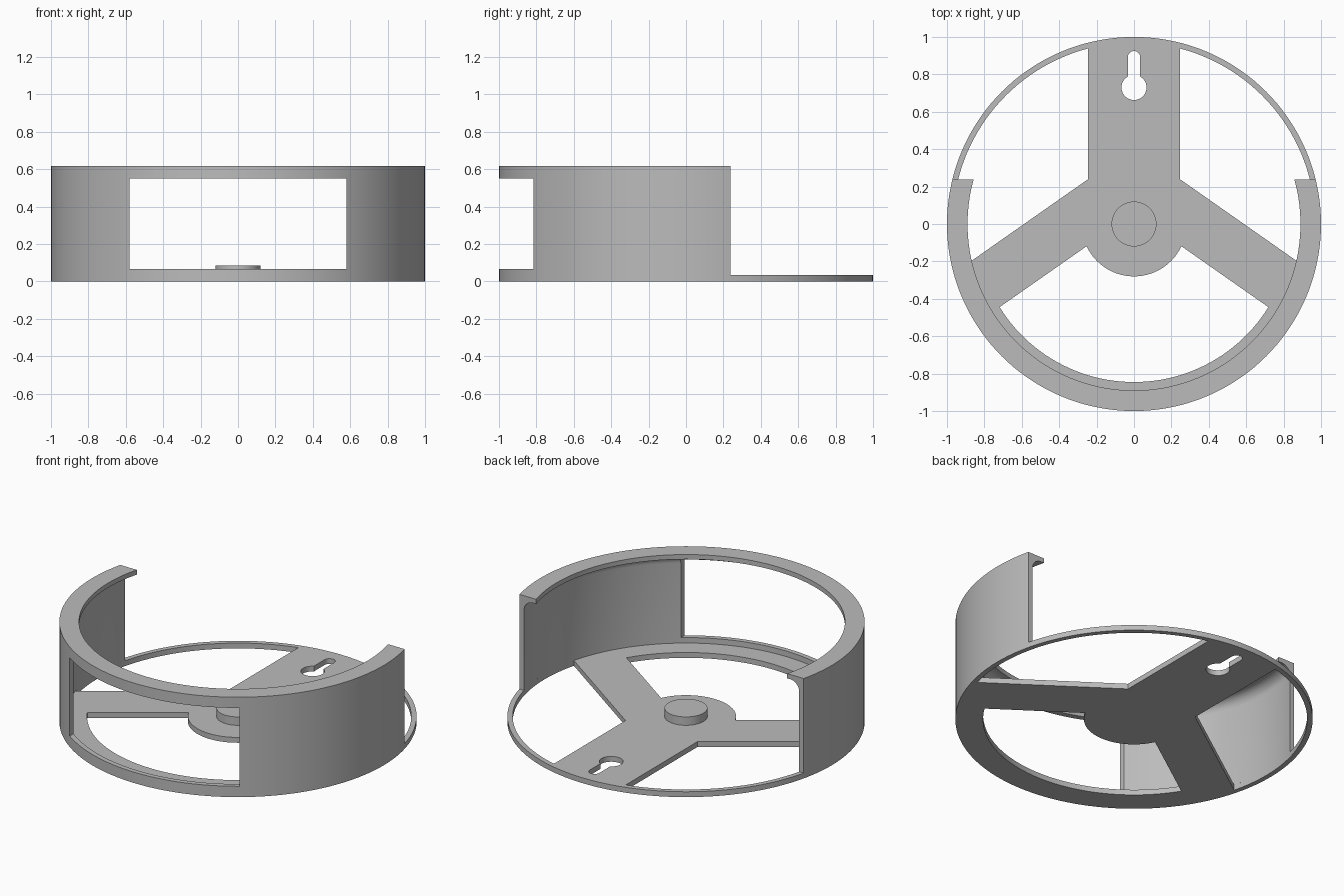
import bpy, bmesh, math
from math import cos, sin, radians, degrees, acos, sqrt

if "Cube" in bpy.data.objects:
    bpy.data.objects.remove(bpy.data.objects["Cube"])

SEG = 144
PLATE = 0.033          # base plate thickness
R_OUT, R_IN = 1.0, 0.97

grey = bpy.data.materials.new("plain grey")
grey.diffuse_color = (0.5, 0.5, 0.5, 1)
grey.use_nodes = True
grey.node_tree.nodes["Principled BSDF"].inputs["Base Color"].default_value = grey.diffuse_color


def arc(r, a0, a1, n, cx=0, cy=0):
    return [(cx + r * cos(radians(a0 + (a1 - a0) * i / n)),
             cy + r * sin(radians(a0 + (a1 - a0) * i / n))) for i in range(n + 1)]


def finish(ob):
    ob.data.materials.clear()
    ob.data.materials.append(grey)
    bpy.ops.object.select_all(action='DESELECT')
    ob.select_set(True)
    bpy.context.view_layer.objects.active = ob
    bpy.ops.object.shade_smooth_by_angle(angle=radians(30))


def flat_plate(name, outlines, z0, z1):
    """Extruded plan: the first outline is the edge, the others are holes."""
    cu = bpy.data.curves.new(name, 'CURVE')
    cu.dimensions = '2D'
    cu.fill_mode = 'BOTH'
    cu.extrude = (z1 - z0) / 2
    for pts in outlines:
        sp = cu.splines.new('POLY')
        sp.points.add(len(pts) - 1)
        for p, (x, y) in zip(sp.points, pts):
            p.co = (x, y, 0, 1)
        sp.use_cyclic_u = True
    tmp = bpy.data.objects.new(name, cu)
    bpy.context.collection.objects.link(tmp)
    bpy.context.view_layer.update()
    me = bpy.data.meshes.new_from_object(
        tmp.evaluated_get(bpy.context.evaluated_depsgraph_get()))
    bpy.data.objects.remove(tmp)
    ob = bpy.data.objects.new(name, me)
    bpy.context.collection.objects.link(ob)
    bm = bmesh.new()
    bm.from_mesh(me)
    bmesh.ops.remove_doubles(bm, verts=bm.verts, dist=1e-5)
    bmesh.ops.translate(bm, verts=bm.verts, vec=(0, 0, (z0 + z1) / 2))
    bmesh.ops.recalc_face_normals(bm, faces=bm.faces)
    bm.to_mesh(me)
    bm.free()
    finish(ob)
    return ob


def box(name, lo, hi):
    bpy.ops.mesh.primitive_cube_add(size=1, location=[(a + b) / 2 for a, b in zip(lo, hi)])
    ob = bpy.context.object
    ob.name = name
    ob.scale = [b - a for a, b in zip(lo, hi)]
    ob.hide_render = True
    ob.hide_set(True)
    return ob


def edge_angle(offset, r):
    """Angle where a side arm's edge meets a circle of radius r."""
    return 55 - degrees(acos(offset / r))


# Base plate: thin ring, three arms, hub and keyhole
side = [(0.245, 0.24)] + arc(R_IN, degrees(acos(0.245 / R_IN)), edge_angle(0.337, R_IN), 36)
a_rim, a_hub = edge_angle(0.048, 0.845), edge_angle(0.048, 0.28)
front = arc(0.845, a_rim, -180 - a_rim, 48) + arc(0.28, -180 - a_hub, a_hub, 40)
k = degrees(math.asin(0.033 / 0.067))
keyhole = arc(0.067, 90 + k, 450 - k, 32, 0, 0.73) + arc(0.033, 0, 180, 16, 0, 0.892)
flat_plate("base_plate",
           [arc(R_OUT, 0, 360, SEG)[:-1], side, [(-x, y) for x, y in side], front, keyhole],
           0, PLATE)

# Centre boss
flat_plate("centre_boss", [arc(0.12, 0, 360, 64)[:-1]], PLATE, 0.085)

# Wall with filleted inward lip, revolved
profile = [(R_OUT, PLATE), (R_OUT, 0.617), (0.89, 0.617), (0.89, 0.588)]
profile += arc(0.06, 90, 0, 8, R_IN - 0.06, 0.528) + [(R_IN, PLATE)]
bm = bmesh.new()
rings = [[bm.verts.new((r * cos(2 * math.pi * i / SEG), r * sin(2 * math.pi * i / SEG), z))
          for r, z in profile] for i in range(SEG)]
n = len(profile)
for i in range(SEG):
    a, b = rings[i], rings[(i + 1) % SEG]
    for j in range(n):
        bm.faces.new((a[j], b[j], b[(j + 1) % n], a[(j + 1) % n]))
bmesh.ops.recalc_face_normals(bm, faces=bm.faces)
me = bpy.data.meshes.new("wall")
bm.to_mesh(me)
bm.free()
wall = bpy.data.objects.new("wall", me)
bpy.context.collection.objects.link(wall)

# Open back and front window
for cutter in (box("back_cutter", (-1.2, 0.238, -0.2), (1.2, 1.2, 0.9)),
               box("window_cutter", (-0.58, -1.2, 0.067), (0.58, -0.5, 0.551))):
    mod = wall.modifiers.new(cutter.name, 'BOOLEAN')
    mod.operation = 'DIFFERENCE'
    mod.solver = 'EXACT'
    mod.object = cutter
    bpy.context.view_layer.objects.active = wall
    bpy.ops.object.modifier_apply(modifier=mod.name)
    bpy.data.objects.remove(cutter)
finish(wall)
